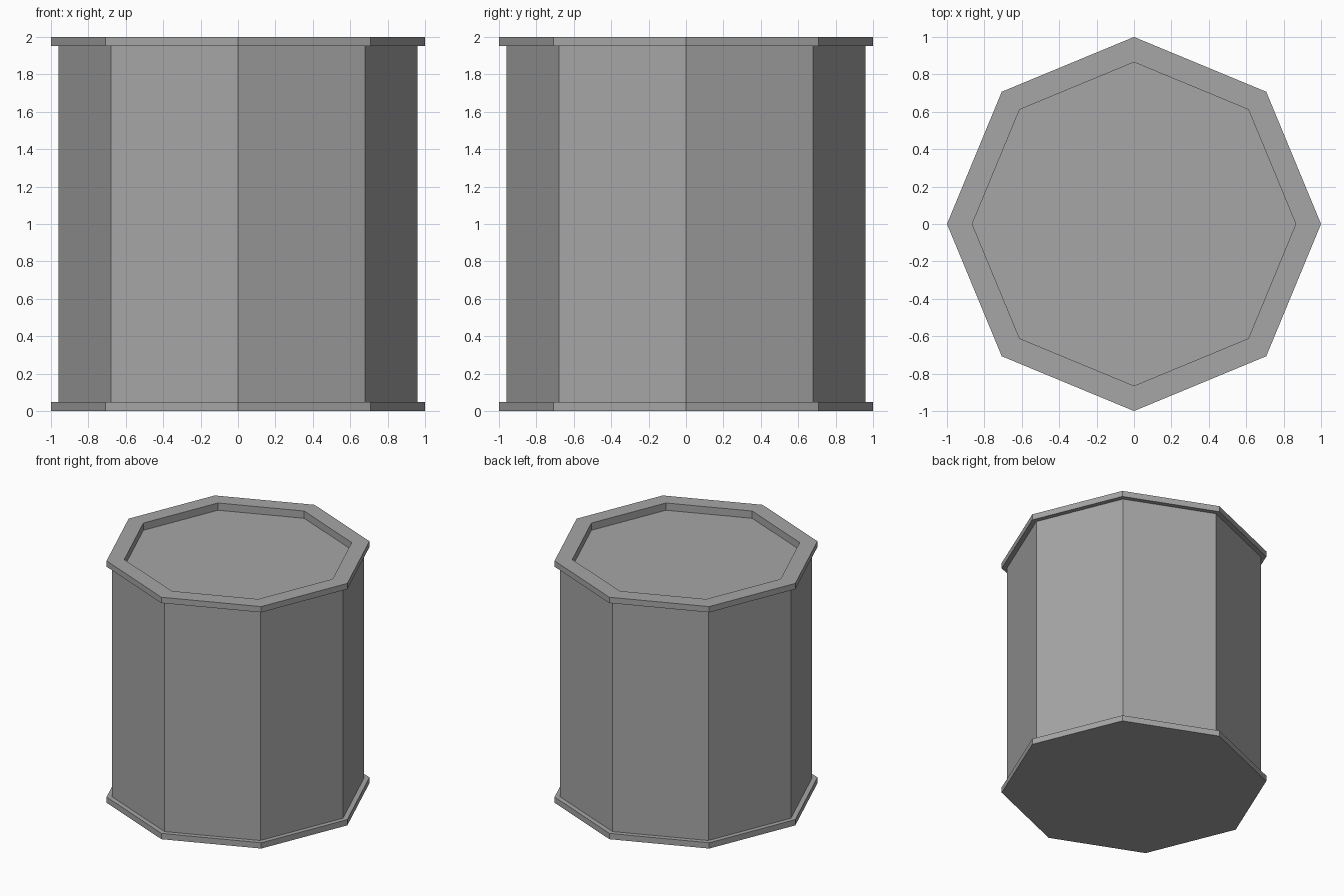
import bpy
import bmesh
from math import cos, sin, tau

cube = bpy.data.objects.get("Cube")
if cube:
    bpy.data.objects.remove(cube, do_unlink=True)

SIDES = 8
HEIGHT = 2.0
RIM_RADIUS, BODY_RADIUS, LID_RADIUS = 1.0, 0.96, 0.865
RIM_HEIGHT, LID_DEPTH = 0.048, 0.06

grey = bpy.data.materials.new("plain grey")
grey.use_nodes = True
grey.diffuse_color = (0.38, 0.38, 0.38, 1)
grey.node_tree.nodes["Principled BSDF"].inputs["Base Color"].default_value = grey.diffuse_color


def lathe(name, profile, cap_start=False, cap_end=False):
    """Turn a (radius, height) profile into a flat-sided ring."""
    bm = bmesh.new()
    rings = [[bm.verts.new((r * cos(tau * i / SIDES), r * sin(tau * i / SIDES), z))
              for i in range(SIDES)] for r, z in profile]
    for low, high in zip(rings, rings[1:]):
        for i in range(SIDES):
            j = (i + 1) % SIDES
            bm.faces.new((low[i], low[j], high[j], high[i]))
    if cap_start:
        bm.faces.new(rings[0][::-1])
    if cap_end:
        bm.faces.new(rings[-1])
    mesh = bpy.data.meshes.new(name)
    bm.to_mesh(mesh)
    bm.free()
    mesh.materials.append(grey)
    obj = bpy.data.objects.new(name, mesh)
    bpy.context.collection.objects.link(obj)
    return obj


# Bottom rim with closed base
lathe("bottom_rim", [(RIM_RADIUS, 0), (RIM_RADIUS, RIM_HEIGHT),
                     (BODY_RADIUS, RIM_HEIGHT)], cap_start=True)

# Straight eight-sided wall
lathe("body", [(BODY_RADIUS, RIM_HEIGHT), (BODY_RADIUS, HEIGHT - RIM_HEIGHT)])

# Top rim with its inner wall and the sunken lid
lathe("top_rim_and_lid", [(BODY_RADIUS, HEIGHT - RIM_HEIGHT),
                          (RIM_RADIUS, HEIGHT - RIM_HEIGHT),
                          (RIM_RADIUS, HEIGHT), (LID_RADIUS, HEIGHT),
                          (LID_RADIUS, HEIGHT - LID_DEPTH)], cap_end=True)
